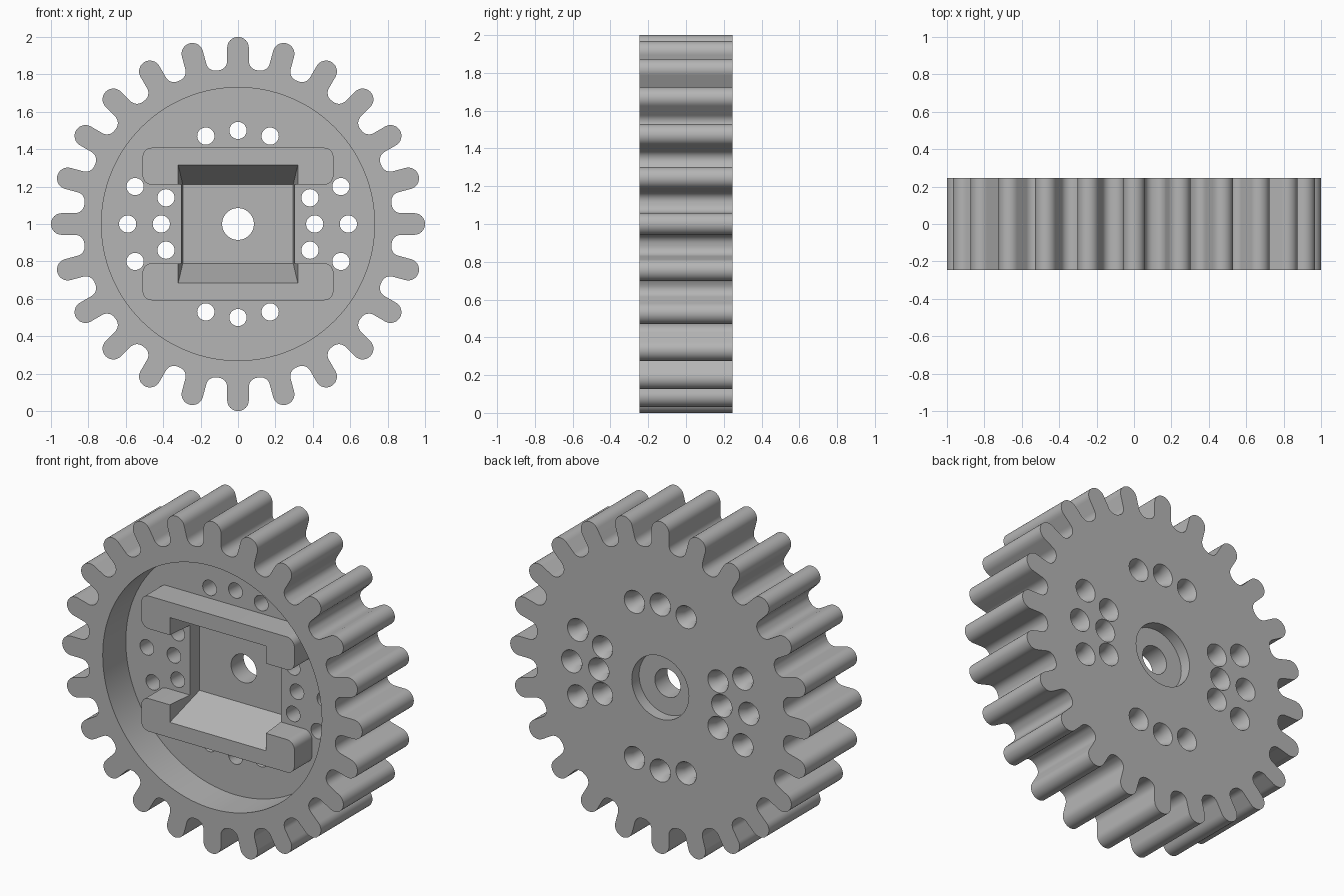
import bpy, bmesh
from math import sin, cos, pi, radians, sqrt, atan2

cube = bpy.data.objects.get("Cube")
if cube:
    bpy.data.objects.remove(cube, do_unlink=True)

FRONT, BACK = -0.245, 0.245
FLOOR = FRONT + 0.22          # recess floor
SEAT = FRONT + 0.30           # pocket floor
BAR_FRONT = FRONT + 0.053
TEETH = 24

grey = bpy.data.materials.new("plain grey")
grey.use_nodes = True
grey.diffuse_color = (0.46, 0.46, 0.46, 1)
grey.node_tree.nodes["Principled BSDF"].inputs["Base Color"].default_value = (0.46, 0.46, 0.46, 1)


def loft(bm, rings):
    """Skin (x, y, z) rings of equal length and cap both ends."""
    loops = [[bm.verts.new(p) for p in ring] for ring in rings]
    n = len(loops[0])
    for a, b in zip(loops, loops[1:]):
        for i in range(n):
            bm.faces.new((a[i], a[(i + 1) % n], b[(i + 1) % n], b[i]))
    bm.faces.new(loops[0][::-1])
    bm.faces.new(loops[-1])


def ring(outline, y):
    return [(x, y, z + 1) for x, z in outline]


def circle(r, n, cx=0, cz=0):
    return [(cx + r * cos(2 * pi * i / n), cz + r * sin(2 * pi * i / n)) for i in range(n)]


def rect(hx, hz):
    return [(-hx, -hz), (hx, -hz), (hx, hz), (-hx, hz)]


def make(name, *solids):
    bm = bmesh.new()
    for rings in solids:
        loft(bm, rings)
    bmesh.ops.recalc_face_normals(bm, faces=bm.faces)
    mesh = bpy.data.meshes.new(name)
    bm.to_mesh(mesh)
    bm.free()
    mesh.materials.append(grey)
    obj = bpy.data.objects.new(name, mesh)
    bpy.context.collection.objects.link(obj)
    return obj


def activate(obj):
    bpy.ops.object.select_all(action='DESELECT')
    obj.select_set(True)
    bpy.context.view_layer.objects.active = obj


def cut(obj, cutter):
    activate(obj)
    mod = obj.modifiers.new("cut", 'BOOLEAN')
    mod.operation, mod.solver, mod.object = 'DIFFERENCE', 'EXACT', cutter
    bpy.ops.object.modifier_apply(modifier=mod.name)


# Gear outline: round tooth tips, straight flanks, filleted roots
def gear_outline():
    tip, fillet, root = 0.058, 0.05, 0.828
    fx = tip + fillet
    fz = sqrt((root + fillet) ** 2 - fx ** 2)
    end = -pi / 2 - atan2(fx, fz)
    half = [(tip * sin(a), 1 - tip + tip * cos(a)) for a in [pi / 2 * i / 8 for i in range(9)]]
    for i in range(9):
        a = -pi + (end + pi) * i / 8 if end > -pi else pi
        a = pi + (pi / 2 - atan2(fx, fz)) * i / 8
        half.append((fx + fillet * cos(a), fz + fillet * sin(a)))
    tooth = [(-x, z) for x, z in half[:0:-1]] + half
    points = []
    for k in range(TEETH):
        t = -2 * pi * k / TEETH
        points += [(x * cos(t) - z * sin(t), x * sin(t) + z * cos(t)) for x, z in tooth]
    return points


outline = gear_outline()
gear = make("gear_body", [ring(outline, FRONT), ring(outline, BACK)])

# Wide round recess in the front
recess = make("recess_cutter", [ring(circle(0.73, 128), FRONT - 0.1), ring(circle(0.73, 128), FLOOR)])

# Tapered central pocket that also notches the bars
pocket = make("pocket_cutter", [ring(rect(0.325, 0.338), FRONT), ring(rect(0.295, 0.21), SEAT)])

# Stepped shaft hole
shaft = make("shaft_cutter", [
    ring(circle(0.085, 48), FRONT), ring(circle(0.085, 48), BACK - 0.07),
    ring(circle(0.19, 48), BACK - 0.07), ring(circle(0.19, 48), BACK + 0.1)])

# Screw holes, countersunk from the back
spots = [(0, s * 0.5) for s in (-1, 1)] + [(s * r, 0) for s in (-1, 1) for r in (0.41, 0.59)]
spots += [(sx * x, sz * z) for x, z in ((0.172, 0.47), (0.55, 0.2), (0.385, 0.14))
          for sx in (-1, 1) for sz in (-1, 1)]
screws = make("screw_cutter", *[
    [ring(circle(r, 32, x, z), y) for r, y in
     ((0.046, FRONT), (0.046, BACK - 0.05), (0.068, BACK), (0.068, BACK + 0.1))]
    for x, z in spots])

for cutter in (recess, pocket, shaft, screws):
    cut(gear, cutter)


# Rounded retaining bars above and below the pocket
def bar_outline(cz, hx=0.51, hz=0.099, r=0.05):
    points = []
    for q, (sx, sz) in enumerate(((1, 1), (-1, 1), (-1, -1), (1, -1))):
        for i in range(9):
            a = pi / 2 * (q + i / 8)
            points.append((sx * (hx - r) + r * cos(a), cz + sz * (hz - r) + r * sin(a)))
    return points


parts = [gear]
for name, side in (("upper_bar", 1), ("lower_bar", -1)):
    shape = bar_outline(side * 0.309)
    bar = make(name, [ring(shape, BAR_FRONT), ring(shape, FLOOR)])
    cut(bar, pocket)
    parts.append(bar)

for cutter in (recess, pocket, shaft, screws):
    bpy.data.objects.remove(cutter, do_unlink=True)

for part in parts:
    activate(part)
    bpy.ops.object.shade_smooth_by_angle(angle=radians(30))
